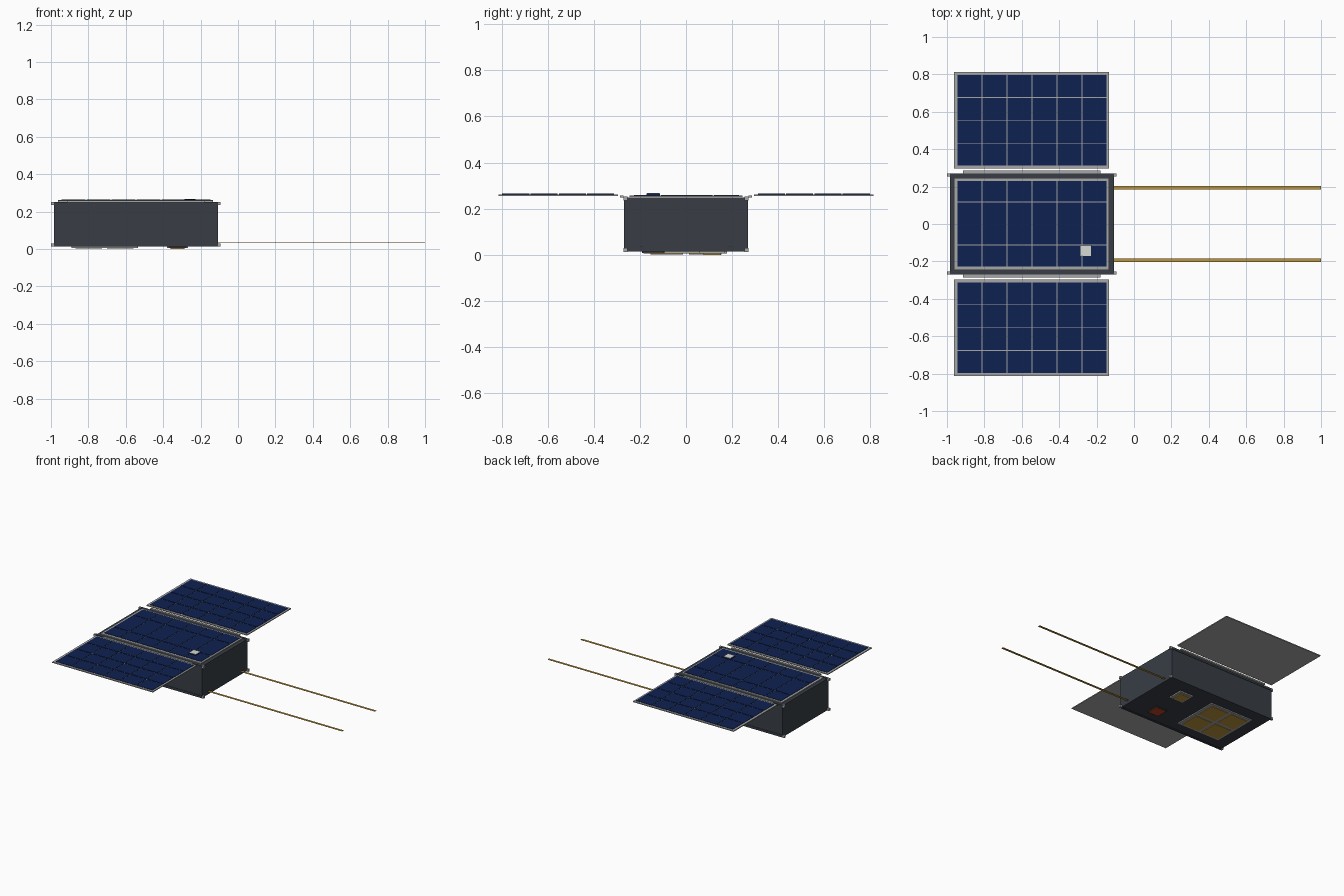
import bpy, bmesh

if "Cube" in bpy.data.objects:
    bpy.data.objects.remove(bpy.data.objects["Cube"])


def material(name, rgb):
    m = bpy.data.materials.new(name)
    m.diffuse_color = (*rgb, 1)
    m.use_nodes = True
    m.node_tree.nodes["Principled BSDF"].inputs["Base Color"].default_value = m.diffuse_color
    return m


SLATE = material("slate", (0.040, 0.048, 0.060))
GREY = material("frame grey", (0.38, 0.39, 0.38))
NAVY = material("cell navy", (0.004, 0.015, 0.080))
GOLD = material("gold", (0.50, 0.30, 0.045))
RED = material("sensor red", (0.50, 0.055, 0.018))
WHITE = material("off white", (0.68, 0.70, 0.66))


def boxes(name, mat, ranges):
    """One object made of boxes, each given as (x0, x1, y0, y1, z0, z1)."""
    bm = bmesh.new()
    for x0, x1, y0, y1, z0, z1 in ranges:
        verts = bmesh.ops.create_cube(bm, size=1)["verts"]
        for v in verts:
            v.co = (x1 if v.co.x > 0 else x0,
                    y1 if v.co.y > 0 else y0,
                    z1 if v.co.z > 0 else z0)
    mesh = bpy.data.meshes.new(name)
    bm.to_mesh(mesh)
    bm.free()
    mesh.materials.append(mat)
    obj = bpy.data.objects.new(name, mesh)
    bpy.context.collection.objects.link(obj)
    return obj


def square(cx, cy, half, z0, z1):
    return (cx - half, cx + half, cy - half, cy + half, z0, z1)


def solar_panel(name, y0, y1, row_lines, z):
    """Grey backing plate with six columns of raised cells."""
    boxes(name + "_frame", GREY, [(-0.962, -0.133, y0, y1, z, z + 0.007)])
    gap, left, right = 0.0025, -0.947, -0.144
    step = (right - left) / 6
    cells = [(left + i * step + gap, left + (i + 1) * step - gap,
              a + gap, b - gap, z + 0.006, z + 0.0095)
             for i in range(6) for a, b in zip(row_lines, row_lines[1:])]
    boxes(name + "_cells", NAVY, cells)


# Body
X0, X1 = -0.985, -0.108
boxes("body", SLATE, [(X0, X1, -0.268, 0.268, 0.014, 0.249)])

# Corner rails and their protruding end feet
rails, feet = [], []
for side in (-1, 1):
    y0, y1 = sorted((side * 0.254, side * 0.271))
    for z0 in (0.012, 0.235):
        rails.append((X0, X1, y0, y1, z0, z0 + 0.017))
        feet += [(-1.0, X0, y0, y1, z0, z0 + 0.017),
                 (X1, -0.094, y0, y1, z0, z0 + 0.017)]
boxes("corner_rails", SLATE, rails)
boxes("rail_feet", GREY, feet)

# Solar panels: one on the roof and two deployed wings
solar_panel("roof_panel", -0.245, 0.245, [-0.229, -0.112, 0.118, 0.233], 0.2505)
rows = [0.309 + i * 0.1228 for i in range(5)]
solar_panel("back_wing", 0.296, 0.813, rows, 0.2555)
solar_panel("front_wing", -0.813, -0.296, [-r for r in reversed(rows)], 0.2555)

# Hinge strips between roof and wings
boxes("wing_hinges", GREY, [(-0.915, -0.18, *sorted((s * 0.271, s * 0.286)), 0.248, 0.258)
                            for s in (-1, 1)])

# Navigation receiver on the roof
boxes("receiver_base", NAVY, [square(-0.257, -0.142, 0.029, 0.256, 0.266)])
boxes("receiver_patch", WHITE, [square(-0.257, -0.142, 0.028, 0.266, 0.268)])

# Long tape antennas
boxes("tape_antennas", GOLD, [(X1, 1.0, s * 0.193 - 0.009, s * 0.193 + 0.009, 0.035, 0.037)
                              for s in (-1, 1)])

# Large four-patch antenna under the body
boxes("array_plate", GREY, [square(-0.713, 0, 0.178, 0.006, 0.014)])
boxes("array_patches", GOLD, [square(-0.713 + i * 0.084, j * 0.084, 0.071, 0.002, 0.006)
                              for i in (-1, 1) for j in (-1, 1)])

# Small patch antenna under the body
boxes("small_plate", GREY, [square(-0.323, 0.113, 0.056, 0.005, 0.014)])
boxes("small_patch", GOLD, [square(-0.323, 0.113, 0.038, 0.0, 0.005)])

# Red sensor under the body
boxes("sensor_base", SLATE, [square(-0.323, -0.142, 0.048, 0.008, 0.014)])
boxes("sensor_window", RED, [square(-0.323, -0.142, 0.043, 0.005, 0.008)])
